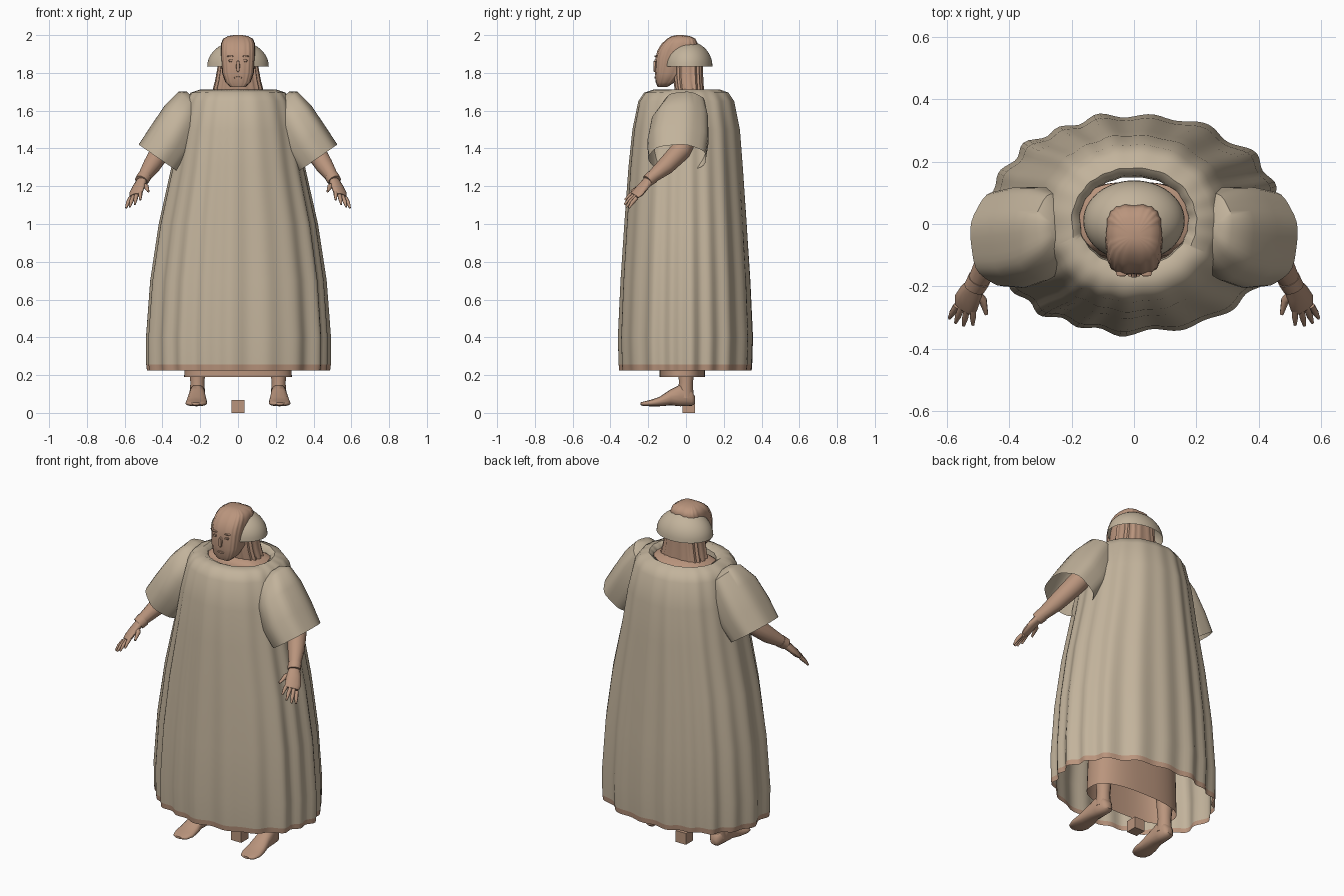
import bpy, bmesh, math
from mathutils import Vector

if "Cube" in bpy.data.objects:
    bpy.data.objects.remove(bpy.data.objects["Cube"], do_unlink=True)


def material(name, rgb):
    m = bpy.data.materials.new(name)
    m.use_nodes = True
    m.diffuse_color = (*rgb, 1)
    m.node_tree.nodes["Principled BSDF"].inputs["Base Color"].default_value = (*rgb, 1)
    return m


CLOTH = material("beige cloth", (0.54, 0.45, 0.33))
SKIN = material("tan brown", (0.49, 0.30, 0.205))


def ring(c, u, v, n=16, p=2, ripple=None):
    """Superellipse around c with half axes u and v."""
    c, u, v = Vector(c), Vector(u), Vector(v)
    pts = []
    for i in range(n):
        a = math.tau * i / n
        k = 1 + (ripple(a) if ripple else 0)
        ca, sa = math.cos(a), math.sin(a)
        x = math.copysign(abs(ca) ** (2 / p), ca)
        y = math.copysign(abs(sa) ** (2 / p), sa)
        pts.append(c + (u * x + v * y) * k)
    return pts


def loft(name, rings, mat, caps=(True, True), mirror=False, angle=50):
    """Skin a list of equal rings into one object."""
    bm = bmesh.new()
    rows = [[bm.verts.new(p) for p in r] for r in rings]
    n = len(rows[0])
    for a, b in zip(rows, rows[1:]):
        for i in range(n):
            j = (i + 1) % n
            bm.faces.new((a[i], a[j], b[j], b[i]))
    if caps[0]:
        bm.faces.new(rows[0][::-1])
    if caps[1]:
        bm.faces.new(rows[-1])
    bmesh.ops.recalc_face_normals(bm, faces=bm.faces)
    me = bpy.data.meshes.new(name)
    bm.to_mesh(me)
    bm.free()
    me.materials.append(mat)
    ob = bpy.data.objects.new(name, me)
    bpy.context.collection.objects.link(ob)
    if mirror:
        ob.modifiers.new("mirror", "MIRROR").use_mirror_merge = False
    bpy.ops.object.select_all(action="DESELECT")
    ob.select_set(True)
    bpy.context.view_layer.objects.active = ob
    bpy.ops.object.shade_smooth_by_angle(angle=math.radians(angle))
    return ob


def column(profile, n, p=2, ripple=None):
    """Horizontal rings from (z, half width, front y, back y)."""
    return [ring((0, (f + b) / 2, z), (w, 0, 0), (0, (b - f) / 2, 0), n, p, ripple)
            for z, w, f, b in profile]


def limb(name, path, side, mat=SKIN, n=12):
    """Mirrored limb from (point, half width along side, half thickness)."""
    rings = []
    for i, (c, w, t) in enumerate(path):
        a = Vector(path[max(i - 1, 0)][0])
        b = Vector(path[min(i + 1, len(path) - 1)][0])
        d = (b - a).normalized()
        u = Vector(side)
        u = (u - d * u.dot(d)).normalized()
        rings.append(ring(c, u * w, d.cross(u) * t, n))
    return loft(name, rings, mat, mirror=True)


# Robe with hanging folds that deepen toward the hem
def folds(z):
    depth = 0.008 + 0.018 * (1.7 - z) / 1.5
    return lambda a: depth * (math.sin(19 * a + 1.3 * math.sin(3 * a))
                              + 0.5 * math.sin(11 * a + 1))


robe_profile = [(1.66, .17, -.13, .15), (1.695, .175, -.135, .155), (1.712, .20, -.17, .18),
                (1.695, .25, -.22, .225), (1.65, .28, -.25, .255), (1.5, .315, -.28, .285),
                (1.3, .35, -.30, .30), (1.0, .415, -.32, .32), (.7, .458, -.338, .338),
                (.4, .478, -.35, .35), (.255, .476, -.345, .345)]


def robe_ring(row):
    return column([row], 152, 2.1, folds(row[0]))[0]


loft("robe", [robe_ring(r) for r in robe_profile], CLOTH, (False, False))
hem = [robe_profile[-1], (.225, .472, -.342, .342)]
loft("robe_hem", [robe_ring(r) for r in hem], SKIN, (False, False))

# Wide open sleeves, set by upper and lower edge points (x, z)
sleeve = []
for (x1, z1), (x2, z2), y, depth in [
        ((.27, 1.70), (.18, 1.62), -.01, .05), ((.315, 1.70), (.17, 1.57), -.01, .11),
        ((.385, 1.63), (.20, 1.47), -.03, .15), ((.46, 1.52), (.25, 1.36), -.04, .162),
        ((.525, 1.42), (.315, 1.275), -.045, .152)]:
    half = Vector(((x1 - x2) / 2, 0, (z1 - z2) / 2))
    sleeve.append(ring(((x1 + x2) / 2, y, (z1 + z2) / 2), half, (0, depth, 0), 40, 2.2,
                       lambda a: .02 * math.sin(7 * a)))
loft("sleeves", sleeve, CLOTH, (True, False), mirror=True)

# Under tunic, showing below the hem and at the neck
loft("under_tunic", column([(.19, .285, -.14, .10), (.8, .26, -.14, .11), (1.3, .21, -.12, .12),
                            (1.6, .20, -.11, .135), (1.685, .18, -.10, .135),
                            (1.71, .12, -.07, .10)], 48, 2.6),
     SKIN, (False, True))

# Arms, hands and fingers
limb("arms", [((.33, .02, 1.50), .06, .06), ((.41, -.03, 1.385), .055, .055),
              ((.46, -.11, 1.305), .047, .047), ((.505, -.19, 1.24), .032, .03)], (1, 0, 0))
limb("wrist_cuffs", [((.497, -.177, 1.25), .038, .036), ((.512, -.204, 1.228), .036, .032)],
     (1, 0, 0))
across = Vector((.8, 0, -.6))
limb("palms", [((.505, -.19, 1.238), .028, .024), ((.525, -.225, 1.20), .04, .02),
               ((.54, -.255, 1.165), .044, .018), ((.547, -.272, 1.15), .036, .012)], across)
for i, (name, reach) in enumerate([("index", .075), ("middle", .085),
                                   ("ring", .08), ("little", .065)]):
    base = Vector((.543, -.262, 1.158)) + across * (i - 1.5) * .022
    aim = (Vector((.2, -.68, -.62)) + across * (i - 1.5) * .16).normalized()
    limb(name + "_fingers", [(base, .011, .011), (base + aim * reach * .6, .0105, .0105),
                             (base + aim * reach + Vector((0, 0, -.008)), .005, .005)],
         across, n=8)
limb("thumbs", [((.515, -.215, 1.212), .016, .016), ((.485, -.245, 1.198), .014, .013),
                ((.474, -.29, 1.172), .006, .006)], across, n=8)

# Legs and feet
limb("legs", [((.215, .0, .55), .06, .06), ((.215, .0, .25), .045, .045),
              ((.215, .0, .16), .037, .037), ((.215, -.005, .08), .042, .045)], (1, 0, 0))
feet = []
for y, w, low, high in [(.048, .018, .05, .085), (.03, .036, .037, .12), (-.03, .042, .035, .15),
                        (-.08, .046, .04, .125), (-.14, .055, .035, .085),
                        (-.19, .058, .035, .068), (-.225, .046, .036, .06),
                        (-.242, .022, .042, .055)]:
    feet.append(ring((.215 - y * .03, y, (low + high) / 2), (w, 0, 0),
                     (0, 0, (high - low) / 2), 16, 2.4))
loft("feet", feet, SKIN, mirror=True)

# Small block on the ground between the feet
s = .0335
loft("ground_block", [[Vector((x * s, .015 + y * s, z)) for x, y in
                       ((-1, -1), (1, -1), (1, 1), (-1, 1))] for z in (0, .067)], SKIN, angle=30)

# Head with ridged locks, and the hair falling behind it
def ridges(depth, count):
    return lambda a: depth * math.cos(count * a)


loft("head", column([(1.725, .04, -.15, -.10), (1.75, .066, -.16, -.06), (1.80, .083, -.163, -.01),
                     (1.88, .089, -.161, .03), (1.92, .09, -.15, .05), (1.955, .088, -.128, .062),
                     (1.98, .078, -.10, .05), (1.995, .052, -.075, .02), (2.0, .02, -.05, -.02)],
                    72, 3.2, ridges(.018, 18)), SKIN)
loft("back_hair", column([(1.90, .10, -.06, .085), (1.83, .105, -.068, .088),
                          (1.76, .117, -.065, .09), (1.69, .135, -.055, .095)],
                         72, 2.8, ridges(.035, 18)), SKIN)

# Dome cap, open below
dome = []
for i in range(11):
    a = math.radians(i * 8.9)
    r, h = math.cos(a), 1.835 + .133 * math.sin(a)
    dome.append((h, .163 * r, .01 - .13 * r, .01 + .13 * r))
loft("dome_cap", column(dome, 48), CLOTH, (False, True))

# Facial features in low relief
def bar(name, x, z, w, h, out, mirror=False):
    loft(name, [ring((x, -.15, z), (w, 0, 0), (0, 0, h), 8, 3),
                ring((x, out, z), (w * .7, 0, 0), (0, 0, h * .8), 8, 3)], SKIN, mirror=mirror)


bar("nose", 0, 1.835, .012, .035, -.172)
bar("mouth", 0, 1.775, .026, .006, -.168)
bar("eyes", .038, 1.865, .013, .008, -.168, True)
bar("brows", .04, 1.888, .02, .004, -.167, True)
